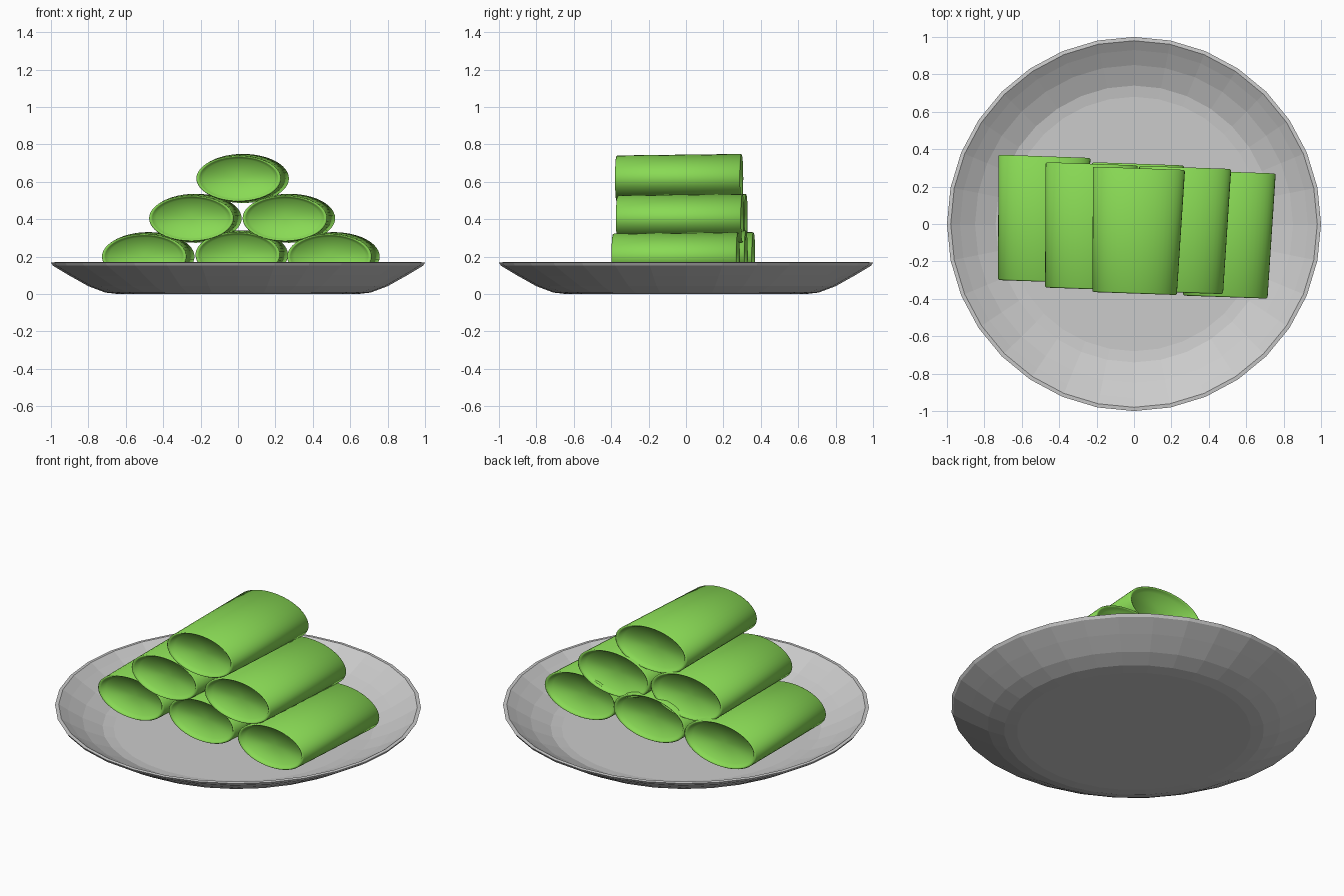
import bpy, bmesh, math
from mathutils import Matrix

if "Cube" in bpy.data.objects:
    bpy.data.objects.remove(bpy.data.objects["Cube"])


def finish(name, bm, color=None, smooth=False):
    bmesh.ops.recalc_face_normals(bm, faces=bm.faces)
    for f in bm.faces:
        f.smooth = smooth
    mesh = bpy.data.meshes.new(name)
    bm.to_mesh(mesh)
    bm.free()
    obj = bpy.data.objects.new(name, mesh)
    bpy.context.collection.objects.link(obj)
    if color:
        mesh.materials.append(color)
    return obj


def loft(rings, closed_center):
    """Skin equal-sized rings of points and fan both ends to centre points."""
    bm = bmesh.new()
    loops = [[bm.verts.new(p) for p in ring] for ring in rings]
    n = len(loops[0])
    for a, b in zip(loops, loops[1:]):
        for i in range(n):
            j = (i + 1) % n
            bm.faces.new((a[i], a[j], b[j], b[i]))
    for loop, point in zip((loops[0], loops[-1]), closed_center):
        c = bm.verts.new(point)
        for i in range(n):
            bm.faces.new((loop[i], loop[(i + 1) % n], c))
    return bm


def circle(n):
    return [(math.cos(2 * math.pi * i / n), math.sin(2 * math.pi * i / n)) for i in range(n)]


# Faceted shallow plate: underside, rim, then inner slope and floor
plate_profile = [(0.64, 0.0), (0.71, 0.008), (0.80, 0.042), (0.90, 0.098), (0.99, 0.152),
                 (1.0, 0.168), (0.98, 0.17), (0.93, 0.137), (0.85, 0.09),
                 (0.74, 0.043), (0.68, 0.035)]
rings = [[(r * c, r * s, z) for c, s in circle(32)] for r, z in plate_profile]
finish("plate", loft(rings, ((0, 0, 0), (0, 0, 0.035))))

# Green rolls: tapered oval cylinders with dished ends
green = bpy.data.materials.new("leaf_green")
green.diffuse_color = (0.25, 0.70, 0.09, 1)
green.use_nodes = True
green.node_tree.nodes["Principled BSDF"].inputs["Base Color"].default_value = green.diffuse_color

HALF = 0.335
FRONT, BACK = (0.226, 0.123), (0.246, 0.131)


def roll(name, x, y, z):
    front = [(0.84, 0.03), (0.92, 0.008), (0.97, 0.0), (1.0, 0.006)]
    stations = [(s, -HALF + d, FRONT) for s, d in front]
    stations += [(s, HALF - d, BACK) for s, d in reversed(front)]
    ovals = [[(s * size[0] * c, yy, s * size[1] * k) for c, k in circle(48)]
             for s, yy, size in stations]
    obj = finish(name, loft(ovals, ((0, -HALF + 0.04, 0), (0, HALF - 0.04, 0))), green, True)
    obj.matrix_world = Matrix.Translation((x, y, z)) @ Matrix.Rotation(math.radians(-2.0), 4, 'Z')


# Pyramid stack of three, two and one
roll("roll_bottom_left", -0.49, 0.027, 0.20)
roll("roll_bottom_middle", 0.01, -0.013, 0.21)
roll("roll_bottom_right", 0.50, -0.056, 0.20)
roll("roll_middle_left", -0.238, -0.013, 0.405)
roll("roll_middle_right", 0.262, -0.032, 0.405)
roll("roll_top", 0.015, -0.037, 0.618)
